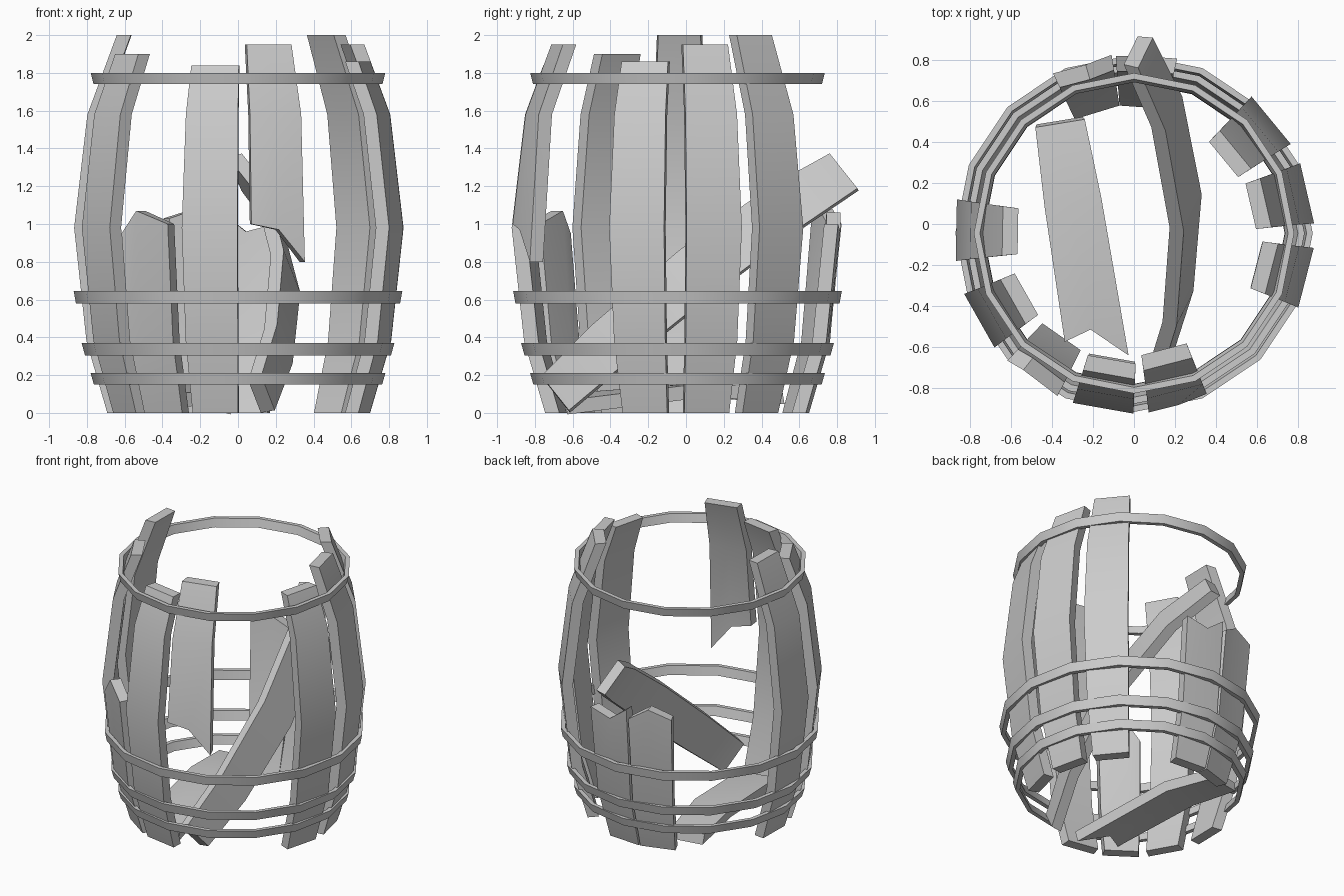
import bpy, bmesh, math
from mathutils import Matrix, Vector

cube = bpy.data.objects.get("Cube")
if cube:
    bpy.data.objects.remove(cube)

wood = bpy.data.materials.new("grey")
wood.use_nodes = True
GREY = (0.6, 0.6, 0.6, 1)
wood.diffuse_color = GREY
wood.node_tree.nodes["Principled BSDF"].inputs["Base Color"].default_value = GREY

CENTRE = Vector((0, -0.045, 0))
THICK = 0.075
# Bulging stave profile: height, outer radius, half width
PROFILE = [(0, 0.69, 0.122), (0.38, 0.80, 0.14), (0.98, 0.865, 0.15),
           (1.58, 0.795, 0.14), (2.0, 0.64, 0.12)]


def sample(z):
    """Radius and half width of a stave at height z."""
    for (z0, r0, w0), (z1, r1, w1) in zip(PROFILE, PROFILE[1:]):
        if z <= z1:
            t = (z - z0) / (z1 - z0)
            return r0 + (r1 - r0) * t, w0 + (w1 - w0) * t
    return PROFILE[-1][1:]


def finish(bm, name, matrix, angle):
    bmesh.ops.recalc_face_normals(bm, faces=bm.faces)
    mesh = bpy.data.meshes.new(name)
    bm.to_mesh(mesh)
    bm.free()
    mesh.materials.append(wood)
    obj = bpy.data.objects.new(name, mesh)
    bpy.context.collection.objects.link(obj)
    obj.matrix_world = matrix
    bpy.ops.object.select_all(action='DESELECT')
    obj.select_set(True)
    bpy.context.view_layer.objects.active = obj
    bpy.ops.object.shade_smooth_by_angle(angle=math.radians(angle))
    return obj


def stave(name, matrix, bottom, top, mid=0.0):
    """Curved plank; bottom and top give end heights at its left, middle, right."""
    kinks = [p[0] for p in PROFILE if max(bottom) + 0.05 < p[0] < min(top) - 0.05]
    levels = [bottom] + [(k, k, k) for k in kinks] + [top]
    bm = bmesh.new()
    rings = []
    for level in levels:
        outer, inner = [], []
        for side, z in zip((-1, mid, 1), level):
            r, w = sample(z)
            outer.append(bm.verts.new((r, side * w, z)))
            inner.append(bm.verts.new((r - THICK, side * w * 0.93, z)))
        rings.append(outer + inner[::-1])
    for a, b in zip(rings, rings[1:]):
        for i in range(6):
            j = (i + 1) % 6
            bm.faces.new((a[i], a[j], b[j], b[i]))
    for ring in (rings[0], rings[-1]):
        bm.faces.new((ring[0], ring[1], ring[4], ring[5]))
        bm.faces.new((ring[1], ring[2], ring[3], ring[4]))
    return finish(bm, name, matrix, 30)


def standing(angle):
    return Matrix.Translation(CENTRE) @ Matrix.Rotation(math.radians(angle), 4, 'Z')


def lying(start, along, outward, radius):
    """Frame with the stave's foot at start, running along, bulging outward."""
    z = Vector(along).normalized()
    x = Vector(outward)
    x = (x - z * x.dot(z)).normalized()
    y = z.cross(x)
    m = Matrix((x, y, z)).transposed().to_4x4()
    m.translation = Vector(start) - x * radius
    return m


def hoop(name, z0, z1, r0, r1, sides=16):
    bm = bmesh.new()
    section = [(r0, z0), (r1, z1), (r1 - 0.03, z1), (r0 - 0.03, z0)]
    rings = []
    for s in range(sides):
        a = math.tau * s / sides
        rings.append([bm.verts.new((r * math.cos(a), r * math.sin(a), z))
                      for r, z in section])
    for s in range(sides):
        a, b = rings[s], rings[(s + 1) % sides]
        for i in range(4):
            j = (i + 1) % 4
            bm.faces.new((a[i], a[j], b[j], b[i]))
    return finish(bm, name, Matrix.Translation(CENTRE), 30)


# Whole staves: angle around the barrel and top height
for i, (angle, top) in enumerate([(179, 2.0), (209.5, 1.9), (260, 1.84),
                                  (345.5, 1.86), (13, 1.95), (39.5, 2.0)]):
    stave(f"whole_stave_{i + 1}", standing(angle), (0, 0, 0), (top,) * 3)

# Snapped lower staves with jagged tops
stave("snapped_stave_front", standing(235), (0, 0, 0), (0.95, 1.07, 1.0), -0.4)
stave("snapped_stave_back_left", standing(86), (0, 0, 0), (1.0, 0.96, 1.06), 0.1)
stave("snapped_stave_back_right", standing(107), (0, 0, 0), (1.0, 1.08, 1.03), -0.1)

# Snapped upper stave hanging from the top hoop
stave("hanging_stave", standing(284.5), (1.0, 0.97, 0.8), (1.95,) * 3)

# Loose stave leaning from the front floor to the back rim
stave("leaning_stave", lying((0.14, -0.69, 0.1), (-0.08, 1.52, 1.18),
                             (0.956, -0.178, 0.231), 0.67),
      (0, 0, 0), (1.93,) * 3)

# Loose broken stave on the floor
stave("fallen_stave", lying((-0.36, 0.49, 0.12), (0.17, -1.04, -0.19),
                            (0, 0, 1), 0.69),
      (0, 0, 0), (1.16, 1.0, 1.04), 0.1)

# Hoops
hoop("top_hoop", 1.74, 1.80, 0.765, 0.78)
hoop("middle_hoop", 0.58, 0.645, 0.858, 0.87)
hoop("lower_hoop", 0.305, 0.37, 0.81, 0.828)
hoop("bottom_hoop", 0.15, 0.21, 0.763, 0.78)
